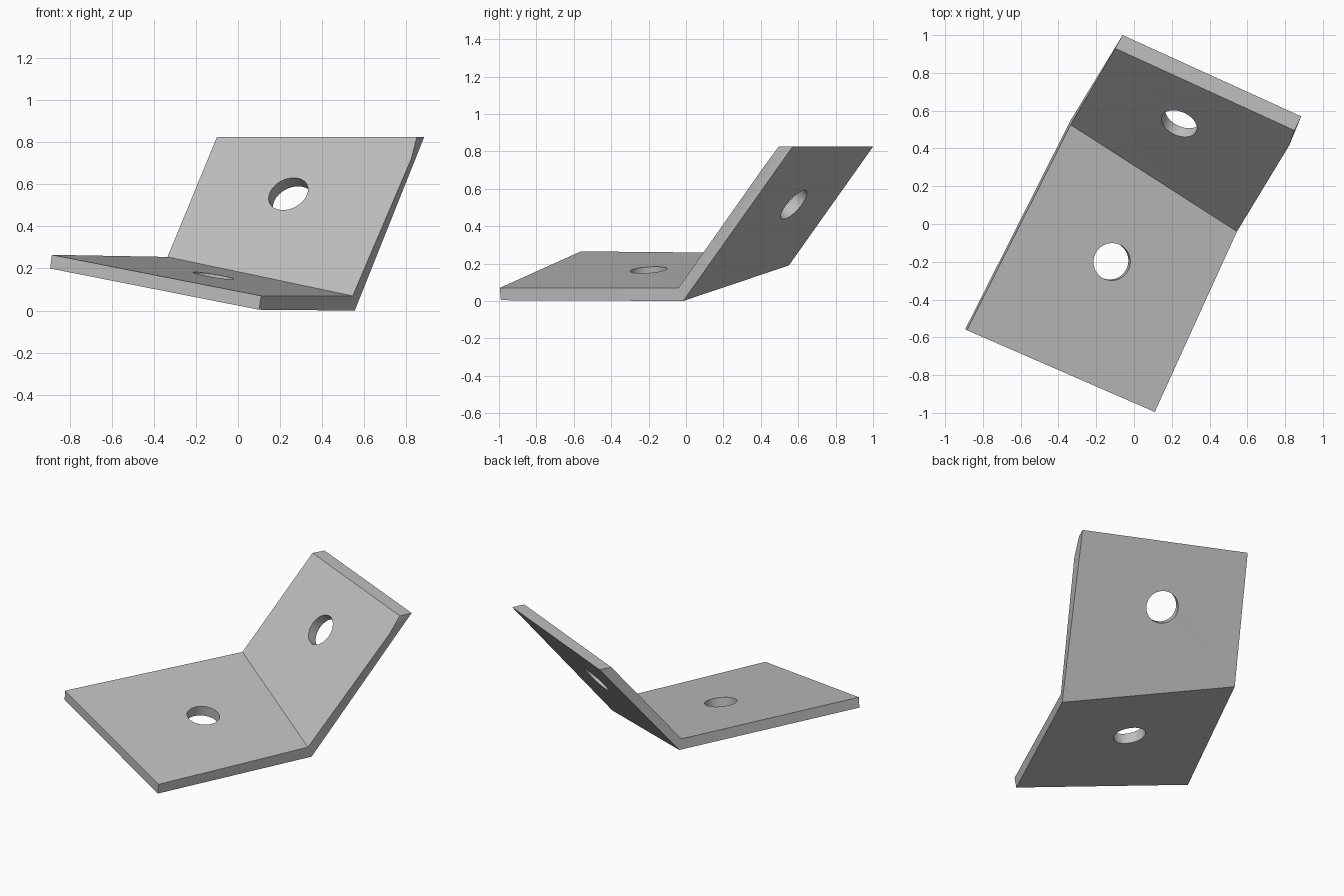
import bpy, bmesh
from mathutils import Vector

cube = bpy.data.objects.get("Cube")
if cube:
    bpy.data.objects.remove(cube, do_unlink=True)

grey = bpy.data.materials.new("plain grey")
grey.use_nodes = True
colour = (0.52, 0.52, 0.52, 1)
grey.diffuse_color = colour
grey.node_tree.nodes["Principled BSDF"].inputs["Base Color"].default_value = colour

# Corners of the folded plate: inner skin and outer skin
corners = {
    "front_left": (0.11, -0.995, 0.07), "front_left_out": (0.10, -0.99, 0.004),
    "front_right": (-0.885, -0.562, 0.265), "front_right_out": (-0.893, -0.556, 0.20),
    "fold_left": (0.545, -0.04, 0.07), "fold_left_out": (0.555, -0.015, 0),
    "fold_right": (-0.335, 0.525, 0.255), "fold_right_out": (-0.335, 0.55, 0.19),
    "top_left": (0.85, 0.495, 0.825), "top_left_out": (0.885, 0.57, 0.825),
    "top_right": (-0.10, 0.93, 0.825), "top_right_out": (-0.06, 1.0, 0.825),
    "bend_left": (0.823, 0.418, 0.72),
}


def vec(name):
    return Vector(corners[name])


bm = bmesh.new()
v = {name: bm.verts.new(co) for name, co in corners.items()}


def face(*names):
    bm.faces.new([v[n] for n in names])


# Inner skin, outer skin
face("front_left", "fold_left", "fold_right", "front_right")
face("fold_left", "bend_left", "top_left", "top_right", "fold_right")
face("front_left_out", "fold_left_out", "fold_right_out", "front_right_out")
face("fold_left_out", "top_left_out", "top_right_out", "fold_right_out")

# Edges of the plate
for a, b in (("front_left", "front_right"), ("top_left", "top_right"),
             ("front_left", "fold_left"), ("front_right", "fold_right"),
             ("fold_right", "top_right")):
    face(a, b, b + "_out", a + "_out")
face("fold_left", "fold_left_out", "bend_left")
face("fold_left_out", "top_left_out", "bend_left")
face("top_left_out", "top_left", "bend_left")

bmesh.ops.recalc_face_normals(bm, faces=bm.faces)
mesh = bpy.data.meshes.new("bent_plate")
bm.to_mesh(mesh)
bm.free()
mesh.materials.append(grey)
plate = bpy.data.objects.new("bent_plate", mesh)
bpy.context.collection.objects.link(plate)


# Round holes drilled square to each leaf
def drill(name, centre, a, b, c):
    axis = (vec(b) - vec(a)).cross(vec(c) - vec(a)).normalized()
    bpy.ops.mesh.primitive_cylinder_add(vertices=48, radius=0.099, depth=0.3, location=centre)
    cutter = bpy.context.object
    cutter.name = name
    cutter.data.materials.append(grey)
    cutter.rotation_euler = axis.to_track_quat("Z", "Y").to_euler()
    cutter.hide_render = True
    mod = plate.modifiers.new(name, "BOOLEAN")
    mod.operation, mod.solver, mod.object = "DIFFERENCE", "EXACT", cutter
    bpy.context.view_layer.objects.active = plate
    bpy.ops.object.modifier_apply(modifier=name)
    bpy.data.objects.remove(cutter, do_unlink=True)


drill("base_hole", (-0.117, -0.2, 0.165), "front_left", "fold_left", "front_right")
drill("upright_hole", (0.24, 0.533, 0.553), "top_left", "top_right", "fold_left")

# Smooth hole walls, sharp plate edges
bpy.ops.object.select_all(action="DESELECT")
plate.select_set(True)
bpy.context.view_layer.objects.active = plate
bpy.ops.object.shade_smooth_by_angle(angle=0.35)
